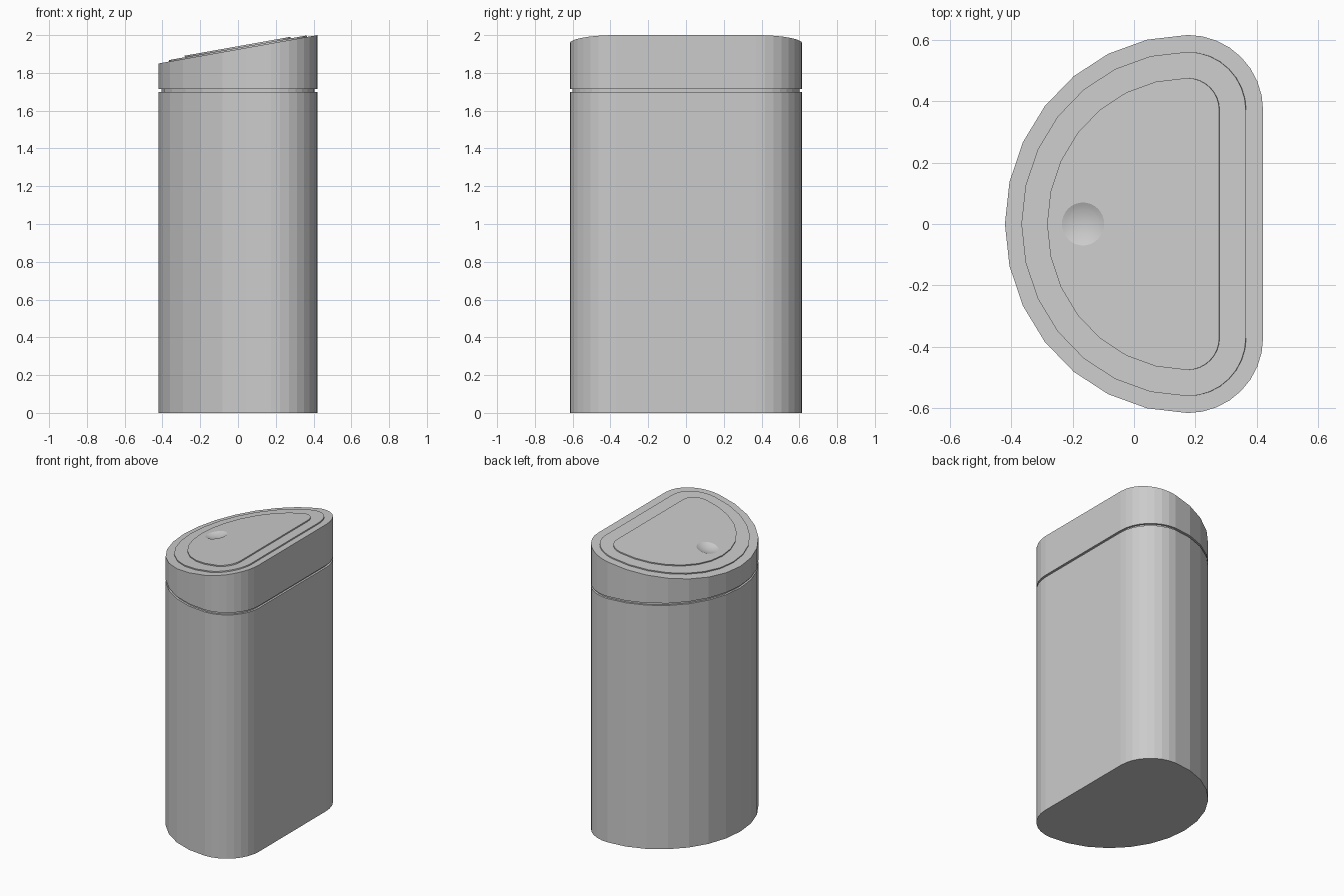
import bpy, bmesh, math
from mathutils import Matrix, Vector

cube = bpy.data.objects.get("Cube")
if cube:
    bpy.data.objects.remove(cube, do_unlink=True)

grey = bpy.data.materials.new("light grey")
grey.use_nodes = True
grey.diffuse_color = (0.6, 0.6, 0.6, 1)
grey.node_tree.nodes["Principled BSDF"].inputs["Base Color"].default_value = (0.6, 0.6, 0.6, 1)

HALF_X, CENTRE_X, CORNER_Y, CORNER_R = 0.42, 0.175, 0.37, 0.245
SLOPE = 0.15 / (2 * HALF_X)
NORMAL = Vector((-SLOPE, 0, 1)).normalized()


def lid_z(x):
    return 1.85 + SLOPE * (x + HALF_X)


def outline(inset=0.0):
    """D shape: two rounded corners on +x and a wide arc on -x."""
    r = CORNER_R - inset
    half = CORNER_Y + r
    depth = CENTRE_X + HALF_X - inset
    corner = [math.pi / 2 * i / 8 for i in range(9)]
    arc = [math.pi / 2 + math.pi * i / 14 for i in range(1, 14)]
    pts = [(CENTRE_X + r * math.cos(a), CORNER_Y + r * math.sin(a)) for a in corner]
    pts += [(CENTRE_X + depth * math.cos(a), half * math.sin(a)) for a in arc]
    pts += [(CENTRE_X + r * math.cos(a), -CORNER_Y - r * math.sin(a)) for a in reversed(corner)]
    return pts


def loft(name, bottom, top):
    bm = bmesh.new()
    low = [bm.verts.new(p) for p in bottom]
    high = [bm.verts.new(p) for p in top]
    bm.faces.new(low[::-1])
    bm.faces.new(high)
    for i in range(len(low)):
        j = (i + 1) % len(low)
        bm.faces.new((low[i], low[j], high[j], high[i]))
    mesh = bpy.data.meshes.new(name)
    bm.to_mesh(mesh)
    bm.free()
    mesh.materials.append(grey)
    obj = bpy.data.objects.new(name, mesh)
    bpy.context.collection.objects.link(obj)
    return obj


def level(z, inset=0.0):
    return [Vector((x, y, z)) for x, y in outline(inset)]


def sloped(lift=0.0, inset=0.0):
    return [Vector((x, y, lid_z(x))) + NORMAL * lift for x, y in outline(inset)]


# Bin body, recessed neck and slanted lid
loft("bin_body", level(0), level(1.70))
loft("neck", level(1.69, 0.014), level(1.725, 0.014))
lid = loft("lid", level(1.715), sloped())

# Raised plates on the lid
rim = loft("lid_rim_plate", sloped(-0.005, 0.055), sloped(0.008, 0.055))
panel = loft("lid_panel", sloped(0.004, 0.14), sloped(0.016, 0.14))

# Shallow round finger dent pressed through the plates
DENT_R, DENT_D = 0.07, 0.016
ball_r = (DENT_R ** 2 + DENT_D ** 2) / (2 * DENT_D)
surface = Vector((-0.163, 0, lid_z(-0.163))) + NORMAL * 0.016
bm = bmesh.new()
tilt = NORMAL.to_track_quat('Z', 'Y').to_matrix().to_4x4()
place = Matrix.Translation(surface + NORMAL * (ball_r - DENT_D)) @ tilt
bmesh.ops.create_uvsphere(bm, u_segments=32, v_segments=48, radius=ball_r, matrix=place)
mesh = bpy.data.meshes.new("dent_cutter")
bm.to_mesh(mesh)
bm.free()
mesh.materials.append(grey)
for p in mesh.polygons:
    p.use_smooth = True
cutter = bpy.data.objects.new("dent_cutter", mesh)
bpy.context.collection.objects.link(cutter)

for part in (lid, rim, panel):
    mod = part.modifiers.new("dent", 'BOOLEAN')
    mod.operation = 'DIFFERENCE'
    mod.solver = 'EXACT'
    mod.object = cutter
    bpy.context.view_layer.objects.active = part
    bpy.ops.object.modifier_apply(modifier="dent")
bpy.data.objects.remove(cutter, do_unlink=True)
